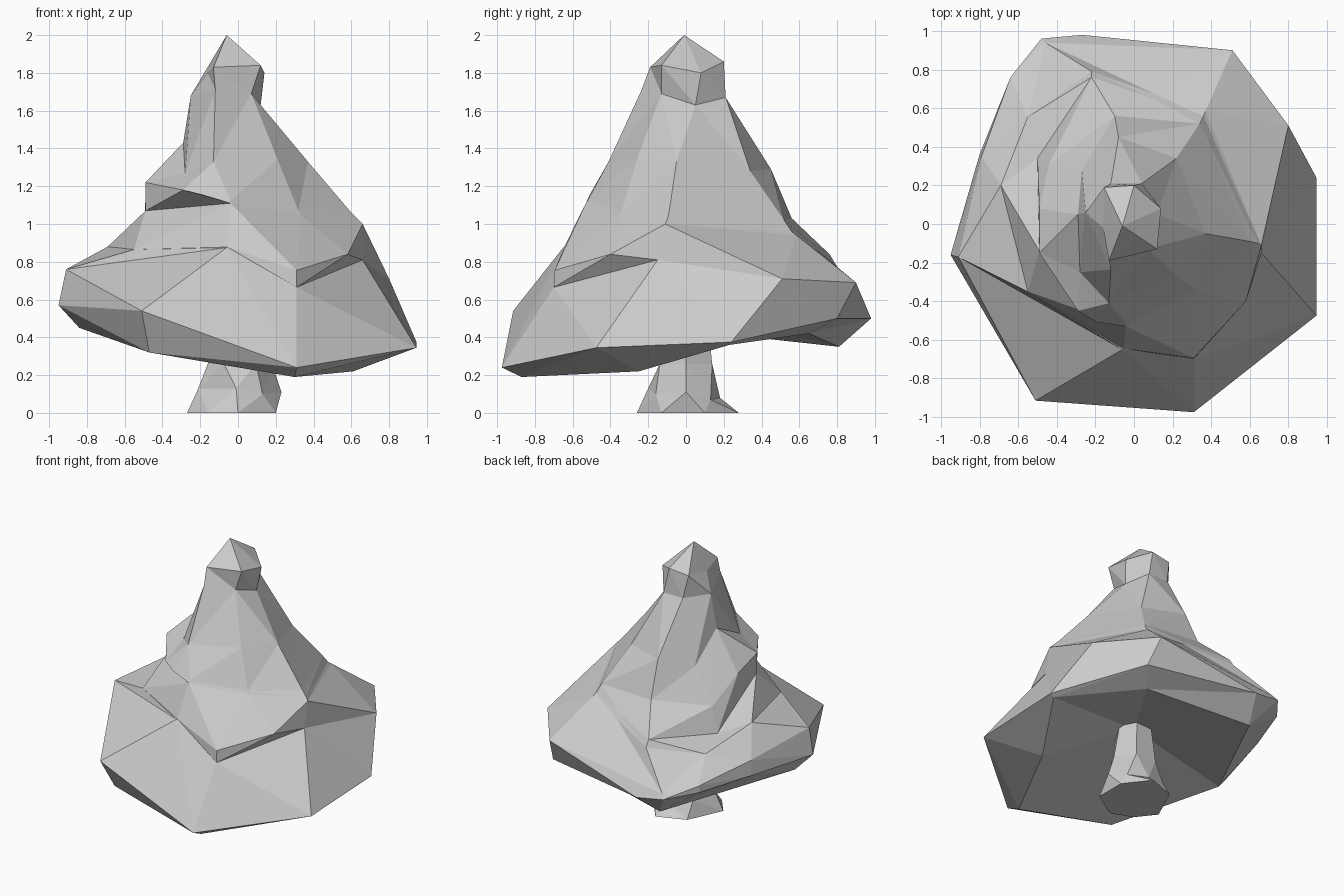
import bpy, bmesh
from math import atan2, pi, cos, sin

AXIS = (-0.06, 0.02)


def angle(p):
    return atan2(p[1] - AXIS[1], p[0] - AXIS[0])


def zip_rings(bm, a, b):
    """Triangulate between two closed rings of any point count."""
    def ang(r, k):
        return angle(r[k % len(r)].co) + 2 * pi * (k // len(r))
    i = j = 0
    n, m = len(a), len(b)
    while i < n or j < m:
        step_a = j >= m or (i < n and ang(a, i) + ang(a, i + 1) <= ang(b, j) + ang(b, j + 1))
        if step_a:
            bm.faces.new((a[i % n], a[(i + 1) % n], b[j % m]))
            i += 1
        else:
            bm.faces.new((a[i % n], b[(j + 1) % m], b[j % m]))
            j += 1


def loft(name, rings):
    """Stack faceted rings; a one-point ring is an apex."""
    bm = bmesh.new()
    rows = [[bm.verts.new(p) for p in sorted(r, key=angle)] for r in rings]
    for a, b in zip(rows, rows[1:]):
        if len(a) == 1 or len(b) == 1:
            tip, ring = (a[0], b) if len(a) == 1 else (b[0], a)
            for k in range(len(ring)):
                bm.faces.new((ring[k], ring[(k + 1) % len(ring)], tip))
        else:
            zip_rings(bm, a, b)
    bmesh.ops.recalc_face_normals(bm, faces=bm.faces)
    me = bpy.data.meshes.new(name)
    bm.to_mesh(me)
    bm.free()
    ob = bpy.data.objects.new(name, me)
    bpy.context.collection.objects.link(ob)
    return ob


# Wide lower foliage: hollow underside, rim, upper shoulder
hollow = [(0, 0, .55)]
under_rim = [(-.84, -.1, .45), (-.47, -.8, .32), (.30, -.87, .19), (.61, -.25, .22),
             (.91, .23, .36), (.43, .65, .42), (-.35, .81, .35)]
rim = [(-.95, -.16, .57), (-.51, -.915, .54), (.31, -.975, .24), (.945, -.475, .345),
       (.945, .24, .375), (.55, .80, .50), (-.27, .98, .50), (-.48, .96, .53),
       (-.64, .76, .55), (-.80, .36, .57)]
shoulder = [(-.91, -.17, .76), (-.06, -.65, .875), (.31, -.70, .665), (.66, -.15, .81),
            (.80, .51, .71), (.51, .90, .69), (-.46, .94, .56), (-.64, .76, .60),
            (-.79, .35, .68)]
waist = [(-.69, .20, .88), (-.55, -.35, .865), (-.055, -.645, .878), (.31, -.695, .755),
         (.58, -.40, .84), (.66, -.11, 1.0), (.37, .585, .94), (.115, .67, .88),
         (-.22, .79, .79), (-.55, .555, .74)]

# Tapered upper foliage with an overhanging ledge on the left
ledge_under = [(-.50, .34, .80), (-.49, -.14, 1.07), (-.04, -.53, 1.11), (.33, -.35, 1.05),
               (.64, -.10, 1.02), (.36, .56, .96), (.10, .65, .91), (-.22, .76, .84)]
ledge = [(-.44, .31, .98), (-.49, .08, 1.15), (-.49, -.15, 1.22), (-.29, -.45, 1.18),
         (-.19, -.51, 1.155), (-.04, -.52, 1.125), (.32, -.34, 1.07), (.60, -.09, 1.06),
         (.34, .52, 1.02), (-.10, .56, 1.03)]
middle = [(-.29, .05, 1.43), (-.28, -.25, 1.27), (-.13, -.41, 1.33), (.21, -.26, 1.34),
          (.37, -.05, 1.33), (.22, .34, 1.28), (-.08, .45, 1.29), (-.27, .28, 1.22)]
neck = [(-.25, .06, 1.68), (-.12, -.235, 1.71), (.07, -.13, 1.69), (.12, .05, 1.63),
        (.04, .21, 1.67), (-.12, .21, 1.67)]
knob = [(-.16, -.02, 1.80), (-.13, -.19, 1.83), (.12, -.13, 1.84), (.14, .08, 1.80),
        (0, .20, 1.86), (-.155, .19, 1.84)]
loft("lower_foliage", [hollow, under_rim, rim, shoulder, waist])
loft("upper_foliage", [waist, ledge_under, ledge, middle, neck, knob, [(-.06, -.01, 2.0)]])

# Flared trunk
root = [(-.27, -.06, 0), (-.16, -.2, 0), (.0, -.26, 0), (.20, -.13, 0), (.20, .10, 0),
        (.06, .28, 0), (-.15, .2, 0)]
bulge = [(-.21, -.05, .13), (-.01, -.20, .13), (.13, -.16, .10), (.23, .0, .11),
         (.17, .13, .07), (.02, .18, .08), (-.15, .13, .12)]
stem = [(.01 + .17 * cos(k * pi / 3), .16 * sin(k * pi / 3), .26) for k in range(6)]
stem_top = [(.12 * cos(k * pi / 3), .12 * sin(k * pi / 3), .58) for k in range(6)]
loft("trunk", [[(0, 0, 0)], root, bulge, stem, stem_top])
